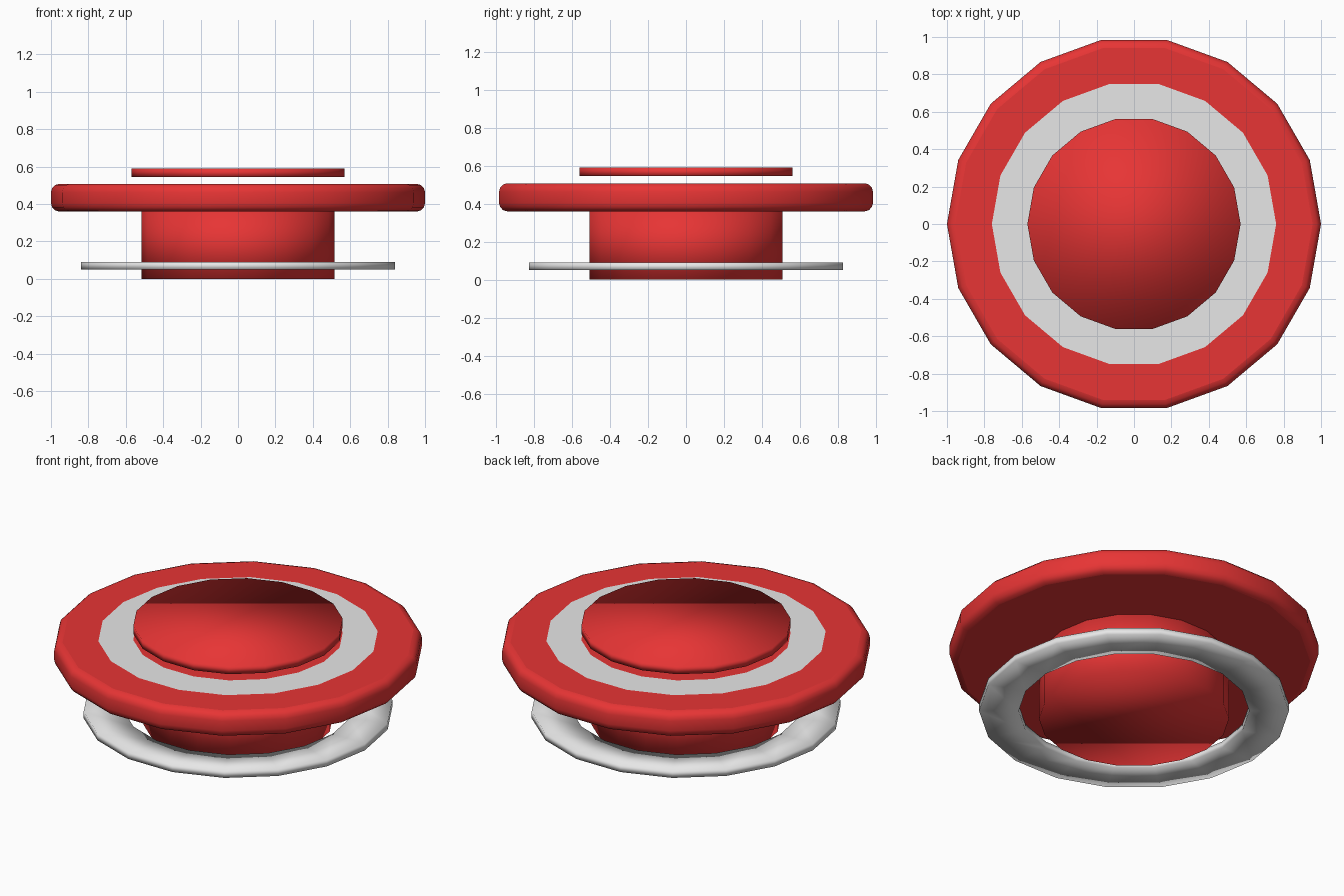
import bpy, bmesh, math

if "Cube" in bpy.data.objects:
    bpy.data.objects.remove(bpy.data.objects["Cube"])

SIDES = 18


def material(name, colour):
    m = bpy.data.materials.new(name)
    m.diffuse_color = (*colour, 1.0)
    m.use_nodes = True
    m.node_tree.nodes["Principled BSDF"].inputs["Base Color"].default_value = m.diffuse_color
    return m


red = material("red", (0.80, 0.035, 0.035))
grey = material("light grey", (0.80, 0.80, 0.80))


def lathe(name, profile, mats, closed=False):
    """Revolve (radius, height) points around z; open profiles get flat end caps."""
    bm = bmesh.new()
    rings = []
    for r, z in profile:
        rings.append([bm.verts.new((r * math.cos(2 * math.pi * i / SIDES),
                                    r * math.sin(2 * math.pi * i / SIDES), z))
                      for i in range(SIDES)])
    pairs = list(zip(rings, rings[1:]))
    if closed:
        pairs.append((rings[-1], rings[0]))
    for a, b in pairs:
        for i in range(SIDES):
            j = (i + 1) % SIDES
            bm.faces.new((a[i], a[j], b[j], b[i]))
    if not closed:
        bm.faces.new(rings[0][::-1])
        bm.faces.new(rings[-1])
    bmesh.ops.recalc_face_normals(bm, faces=bm.faces[:])
    for f in bm.faces:
        f.smooth = True
    me = bpy.data.meshes.new(name)
    bm.to_mesh(me)
    bm.free()
    for m in mats:
        me.materials.append(m)
    ob = bpy.data.objects.new(name, me)
    bpy.context.collection.objects.link(ob)
    return ob


# central stem
lathe("stem", [(0.515, 0.0), (0.515, 0.37)], [red])

# wide head with rounded rim and a painted grey band on top
LOW, HIGH, ROUND = 0.36, 0.508, 0.045
arc = [math.radians(a) for a in (0, 30, 60, 90)]
rim = [(1 - ROUND + ROUND * math.sin(a), LOW + ROUND - ROUND * math.cos(a)) for a in arc]
rim += [(1 - ROUND + ROUND * math.cos(a), HIGH - ROUND + ROUND * math.sin(a)) for a in arc]
head = lathe("head", rim + [(0.76, HIGH), (0.57, HIGH)], [red, grey])
for f in head.data.polygons:
    if abs(f.normal.z) > 0.99:
        f.use_smooth = False
        if f.normal.z > 0 and 0.57 < f.center.xy.length < 0.76:
            f.material_index = 1

# cap plate hovering just above the head
lathe("cap_plate", [(0.57, 0.545), (0.57, 0.59)], [red])

# loose grey washer around the stem
lathe("washer", [(0.84, 0.05), (0.84, 0.09), (0.625, 0.09), (0.625, 0.05)], [grey], closed=True)
